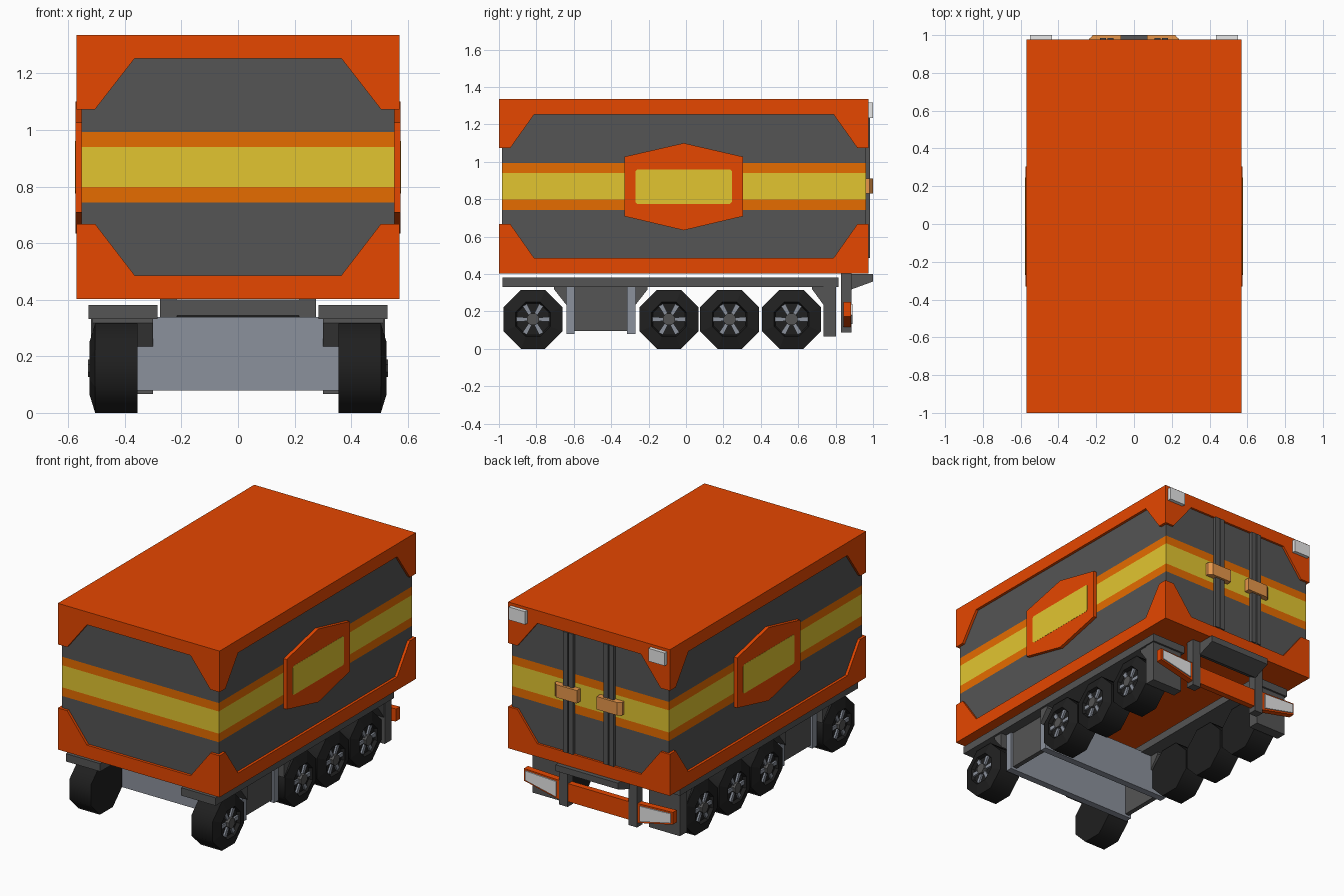
import bpy, bmesh, math

if "Cube" in bpy.data.objects:
    bpy.data.objects.remove(bpy.data.objects["Cube"])


def mat(name, r, g, b):
    m = bpy.data.materials.new(name)
    m.diffuse_color = (r, g, b, 1)
    m.use_nodes = True
    m.node_tree.nodes["Principled BSDF"].inputs["Base Color"].default_value = m.diffuse_color
    return m


ORANGE = mat("orange_red", .79, .063, 0)
AMBER = mat("amber_stripe", .79, .15, 0)
YELLOW = mat("yellow", .76, .56, .03)
GREY = mat("dark_grey", .09, .09, .09)
STEEL = mat("blue_grey", .26, .285, .335)
RUBBER = mat("black_rubber", .014, .014, .014)
WHITE = mat("lamp_white", .8, .8, .8)
TAN = mat("handle_tan", .8, .31, .07)


def finish(name, bm, *mats):
    bmesh.ops.recalc_face_normals(bm, faces=bm.faces)
    me = bpy.data.meshes.new(name)
    bm.to_mesh(me)
    bm.free()
    for m in mats:
        me.materials.append(m)
    ob = bpy.data.objects.new(name, me)
    bpy.context.collection.objects.link(ob)
    return ob


def prism(name, pts, axis, a, b, m):
    """Extrude a 2D outline from a to b along an axis."""
    def place(u, v, w):
        return {'x': (w, u, v), 'y': (u, w, v), 'z': (u, v, w)}[axis]
    bm = bmesh.new()
    lo = [bm.verts.new(place(u, v, a)) for u, v in pts]
    hi = [bm.verts.new(place(u, v, b)) for u, v in pts]
    bm.faces.new(lo)
    bm.faces.new(hi)
    n = len(pts)
    for i in range(n):
        j = (i + 1) % n
        bm.faces.new((lo[i], lo[j], hi[j], hi[i]))
    return finish(name, bm, m)


def box(name, x0, x1, y0, y1, z0, z1, m):
    return prism(name, [(x0, y0), (x1, y0), (x1, y1), (x0, y1)], 'z', z0, z1, m)


# Cargo body: one box sliced at the stripe heights, coloured by height
bm = bmesh.new()
bmesh.ops.create_cube(bm, size=1)
for v in bm.verts:
    v.co.x *= 1.106
    v.co.y = -.01 + v.co.y * 1.946
    v.co.z = .87 + v.co.z * .92
for z in (.743, .798, .939, .993):
    bmesh.ops.bisect_plane(bm, geom=bm.verts[:] + bm.edges[:] + bm.faces[:],
                           plane_co=(0, 0, z), plane_no=(0, 0, 1))
for f in bm.faces:
    z = f.calc_center_median().z
    f.material_index = 2 if .798 < z < .939 else 1 if .743 < z < .993 else 0
finish("cargo_body", bm, GREY, AMBER, YELLOW)

# Orange shell: roof, floor and notched frames on all four sides
YF, YB, W = -1.0, .977, .57
box("roof", -W, W, YF, YB, 1.315, 1.335, ORANGE)
box("floor", -W, W, YF, YB, .403, .425, ORANGE)


def frame(name, lo, hi, tip, slope, axis, a, b):
    for part, z0, z1, z2 in (("upper", 1.335, 1.253, 1.073), ("lower", .403, .486, .668)):
        pts = [(lo, z0), (hi, z0), (hi, z2), (hi - tip, z2), (hi - slope, z1),
               (lo + slope, z1), (lo + tip, z2), (lo, z2)]
        prism(f"{part}_{name}", pts, axis, a, b, ORANGE)


frame("front_frame", -W, W, .065, .205, 'y', YF, -.975)
frame("back_frame", -W, W, .065, .205, 'y', .955, YB)

for s, side in ((1, "right"), (-1, "left")):
    frame(side + "_frame", YF, YB, .06, .188, 'x', s * .545, s * W)

    # Side badge with yellow plate
    prism(side + "_badge", [(-.33, .709), (-.012, .634), (.305, .709), (.305, 1.027),
                            (-.012, 1.10), (-.33, 1.027)], 'x', s * .55, s * .575, ORANGE)
    c = .01
    y0, y1, z0, z1 = -.27, .245, .775, .96
    prism(side + "_badge_plate", [(y0 + c, z0), (y1 - c, z0), (y1, z0 + c), (y1, z1 - c),
                                  (y1 - c, z1), (y0 + c, z1), (y0, z1 - c), (y0, z0 + c)],
          'x', s * .573, s * .576, YELLOW)

    # Rear door double lock rods, handle and top lamp
    for x in (.108, .147):
        box(side + "_lock_rod", s * x, s * (x + .032), .955, .985, .487, 1.255, GREY)
    prism(side + "_handle", [(s * .07, .96), (s * .238, .96), (s * .238, .98),
                             (s * .215, 1.0), (s * .07, 1.0)], 'z', .83, .912, TAN)
    box(side + "_top_lamp", s * .435, s * .55, .97, 1.0, 1.235, 1.317, WHITE)

    # Fender rail, mud flap and sloped arch gussets
    box(side + "_fender_rail", s * .285, s * .528, -.98, .815, .331, .381, GREY)
    box(side + "_mud_flap", s * .30, s * .52, .735, .803, .067, .335, GREY)
    for y, d, x in ((-.64, -.065, .30), (-.27, .065, .36), (.735, -.06, .36)):
        prism(side + "_arch_gusset", [(y, .335), (y + d, .335), (y + d, .318), (y, .235)],
              'x', s * x, s * .515, GREY)

    # Side skirt panel between the bulkheads
    box(side + "_skirt_panel", s * .43, s * .46, -.6, -.31, .095, .334, GREY)

    # Bumper post and flared tail lamp
    box(side + "_bumper_post", s * .215, s * .275, .83, .885, .088, .41, GREY)
    prism(side + "_bumper_end", [(s * .27, .115), (s * .525, .172), (s * .525, .25),
                                 (s * .27, .24)], 'y', .842, .882, ORANGE)
    prism(side + "_tail_lamp", [(s * .295, .132), (s * .512, .18), (s * .512, .24),
                                (s * .295, .23)], 'y', .88, .889, WHITE)

# Centre bumper bar and rear step
box("bumper_bar", -.22, .22, .842, .88, .12, .235, ORANGE)
prism("rear_step", [(.83, .40), (1.0, .40), (1.0, .36), (.885, .318), (.83, .345)],
      'x', -.22, .22, GREY)

# Two steel bulkheads, open underneath
for y in (-.64, -.315):
    box("bulkhead", -.475, .475, y, y + .045, .08, .338, STEEL)


# Wheels: eight-sided lathe with soft tread, recessed rim, spokes and hub
def wheel(y, s, name):
    zc = .158
    bm = bmesh.new()
    profile = [(.1705, .355), (.1705, .505), (.10, .525), (.092, .503)]
    rings = []
    for r, x in profile:
        rings.append([bm.verts.new((s * x, y + r * math.cos(t), zc + r * math.sin(t)))
                      for t in (math.radians(22.5 + 45 * i) for i in range(8))])
    for k, (a, b) in enumerate(zip(rings, rings[1:])):
        for i in range(8):
            j = (i + 1) % 8
            f = bm.faces.new((a[i], a[j], b[j], b[i]))
            f.smooth = k == 0
    bm.faces.new(rings[0])
    bm.faces.new(rings[-1])
    for ring in rings:
        for i in range(8):
            bm.edges.get((ring[i - 1], ring[i])).smooth = False
    finish(name + "_tyre", bm, RUBBER)
    for k in range(6):
        t = math.radians(60 * k)
        c, n = math.cos(t), math.sin(t)
        pts = [(y + r * c - w * n, zc + r * n + w * c)
               for r, w in ((.02, -.009), (.088, -.013), (.088, .013), (.02, .009))]
        prism(name + "_spoke", pts, 'x', s * .50, s * .515, STEEL)
    hub = [(y + .034 * math.cos(math.radians(45 * i + 22.5)),
            zc + .034 * math.sin(math.radians(45 * i + 22.5))) for i in range(8)]
    prism(name + "_hub", hub, 'x', s * .50, s * .53, GREY)


for i, y in enumerate((-.818, -.091, .233, .564)):
    wheel(y, 1, f"right_wheel_{i + 1}")
    wheel(y, -1, f"left_wheel_{i + 1}")
